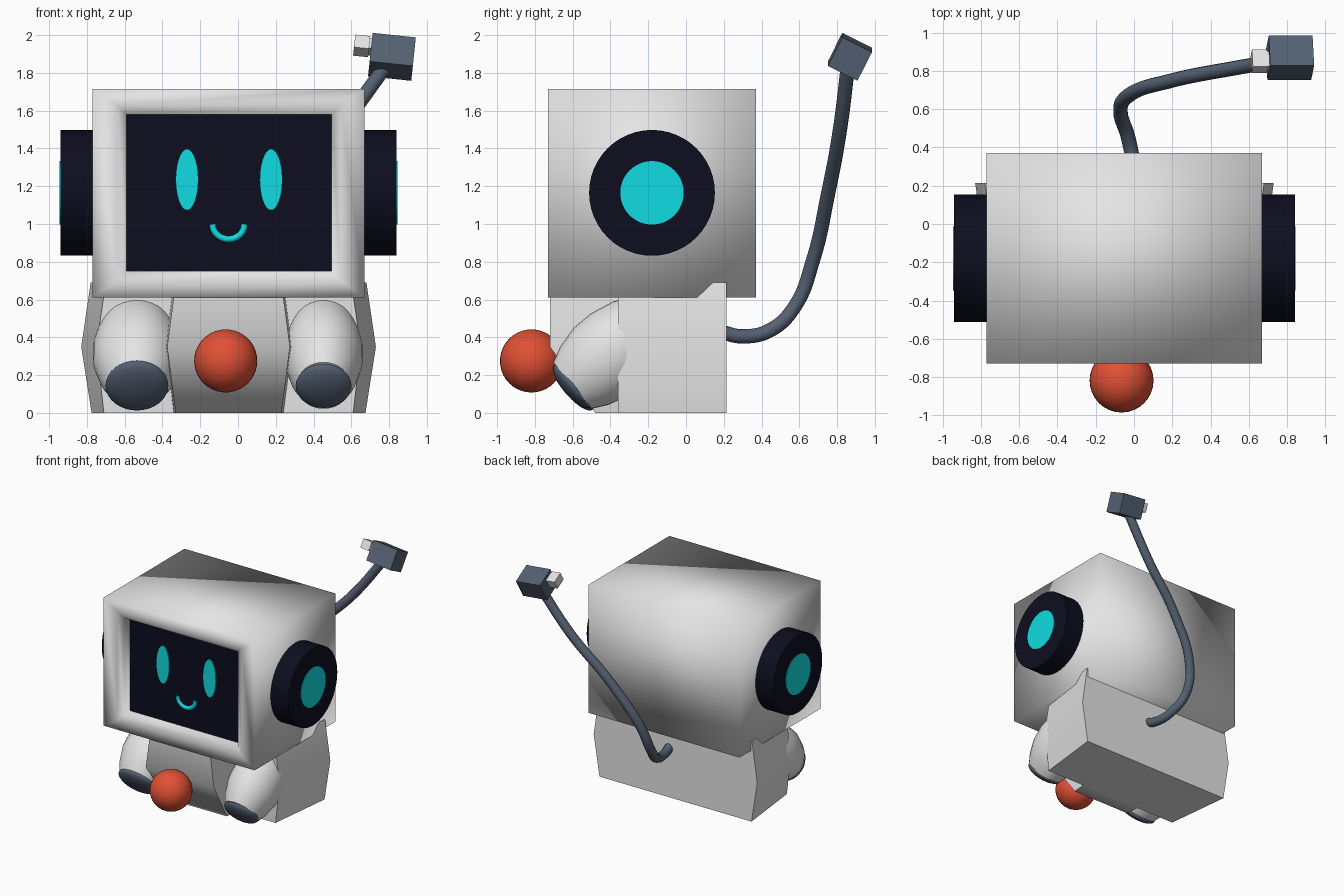
import bpy, bmesh, math
from mathutils import Vector, Matrix, Euler

cube = bpy.data.objects.get("Cube")
if cube:
    bpy.data.objects.remove(cube, do_unlink=True)

MID = -0.05  # centre line of head and body


def material(name, rgb):
    m = bpy.data.materials.new(name)
    m.use_nodes = True
    m.diffuse_color = (*rgb, 1)
    m.node_tree.nodes["Principled BSDF"].inputs["Base Color"].default_value = (*rgb, 1)
    return m


WHITE = material("shell white", (0.78, 0.78, 0.78))
NAVY = material("screen navy", (0.004, 0.004, 0.014))
CYAN = material("glow cyan", (0.005, 0.72, 0.76))
SLATE = material("slate grey", (0.09, 0.12, 0.17))
RED = material("nose red", (0.75, 0.08, 0.035))


def finish(name, bm, mats, smooth=None):
    """Turn a bmesh into an object; smooth is an edge angle in degrees."""
    bmesh.ops.recalc_face_normals(bm, faces=bm.faces)
    me = bpy.data.meshes.new(name)
    bm.to_mesh(me)
    bm.free()
    ob = bpy.data.objects.new(name, me)
    bpy.context.collection.objects.link(ob)
    for m in mats:
        me.materials.append(m)
    if smooth:
        bpy.ops.object.select_all(action='DESELECT')
        ob.select_set(True)
        bpy.context.view_layer.objects.active = ob
        if smooth >= 180:
            bpy.ops.object.shade_smooth()
        else:
            bpy.ops.object.shade_smooth_by_angle(angle=math.radians(smooth))
    return ob


def loft(bm, rings, caps=True):
    loops = [[bm.verts.new(p) for p in r] for r in rings]
    n = len(loops[0])
    for a, b in zip(loops, loops[1:]):
        for i in range(n):
            bm.faces.new((a[i], a[(i + 1) % n], b[(i + 1) % n], b[i]))
    if caps:
        bm.faces.new(loops[0][::-1])
        bm.faces.new(loops[-1])


def ball(name, loc, size, mat, rot=(0, 0, 0)):
    bm = bmesh.new()
    m = Matrix.LocRotScale(Vector(loc), Euler(rot), Vector(size))
    bmesh.ops.create_uvsphere(bm, u_segments=32, v_segments=20, radius=1, matrix=m)
    return finish(name, bm, [mat], 180)


def block(name, loc, size, mat, rot=(0, 0, 0)):
    bm = bmesh.new()
    m = Matrix.LocRotScale(Vector(loc), Euler(rot), Vector(size))
    bmesh.ops.create_cube(bm, size=1, matrix=m)
    return finish(name, bm, [mat])


def disc(name, loc, radius, depth, mat, axis, stretch=1):
    """Short cylinder along axis 'X' or 'Y', optionally stretched in height."""
    bm = bmesh.new()
    bmesh.ops.create_cone(bm, cap_ends=True, segments=48, radius1=radius, radius2=radius, depth=depth)
    turn = Matrix.Rotation(math.pi / 2, 4, 'Y' if axis == 'X' else 'X')
    m = Matrix.Translation(loc) @ Matrix.Diagonal((1, 1, stretch, 1)) @ turn
    bmesh.ops.transform(bm, matrix=m, verts=bm.verts)
    return finish(name, bm, [mat], 40)


def tube(name, points, radius, mat):
    cu = bpy.data.curves.new(name, 'CURVE')
    cu.dimensions = '3D'
    cu.bevel_depth = radius
    cu.bevel_resolution = 4
    cu.use_fill_caps = True
    sp = cu.splines.new('BEZIER')
    sp.bezier_points.add(len(points) - 1)
    for bp, p in zip(sp.bezier_points, points):
        bp.co = p
        bp.handle_left_type = bp.handle_right_type = 'AUTO'
    cu.materials.append(mat)
    ob = bpy.data.objects.new(name, cu)
    bpy.context.collection.objects.link(ob)
    return ob


# Head: box with an open front, rounded lip and recessed screen well
def frame(x0, x1, z0, z1, y):
    return [(x0, y, z0), (x1, y, z0), (x1, y, z1), (x0, y, z1)]


bm = bmesh.new()
loft(bm, [frame(-0.77, 0.67, 0.61, 1.715, 0.37),
          frame(-0.77, 0.67, 0.61, 1.715, -0.73),
          frame(-0.64, 0.545, 0.70, 1.63, -0.73),
          frame(-0.59, 0.495, 0.75, 1.58, -0.71),
          frame(-0.59, 0.495, 0.75, 1.58, -0.62)])
finish("head", bm, [WHITE], 180)

# Screen and face
SCREEN_Y = -0.63
block("screen", (-0.0475, SCREEN_Y + 0.004, 1.165), (1.085, 0.008, 0.83), NAVY)
for side, x in (("right", -0.27), ("left", 0.175)):
    disc(side + "_eye", (x, SCREEN_Y - 0.004, 1.235), 0.06, 0.009, CYAN, 'Y', 2.7)
arc = [math.pi * (1 + i / 8) for i in range(9)]
tube("smile", [(MID + 0.085 * math.cos(a), SCREEN_Y, 1.0 + 0.08 * math.sin(a)) for a in arc], 0.017, CYAN)

# Ears
for side, s in (("right", -1), ("left", 1)):
    disc(side + "_ear", (MID + s * 0.79, -0.18, 1.165), 0.333, 0.2, NAVY, 'X')
    disc(side + "_ear_light", (MID + s * 0.89, -0.18, 1.165), 0.168, 0.009, CYAN, 'X')


# Body: wide back with a narrower belly standing forward
def body_ring(z, back, front, belly, belly_y):
    half = [(belly, belly_y), (belly + 0.01, -0.36), (front, -0.36), (back, 0.215)]
    right = [(MID + x, y, z) for x, y in half]
    left = [(MID - x, y, z) for x, y in reversed(half)]
    return right + left


bm = bmesh.new()
loft(bm, [body_ring(0, 0.725, 0.66, 0.28, -0.48),
          body_ring(0.35, 0.78, 0.70, 0.325, -0.72),
          body_ring(0.69, 0.73, 0.65, 0.28, -0.72)])
finish("body", bm, [WHITE], 60)

# Legs: egg-shaped limbs leaning back into the body, each with a sole
lean = Vector((0, 0.77, 0.64)).normalized()
up = Vector((0, -lean.z, lean.y))
profile = [(0, 0.16), (0.08, 0.2), (0.2, 0.232), (0.32, 0.232), (0.45, 0.205), (0.56, 0.15), (0.63, 0.06)]
for side, x, k in (("right", -0.535, 1.0), ("left", 0.453, 0.89)):
    foot = Vector((x, -0.6, 0.145))
    bm = bmesh.new()
    rings = []
    for d, r in profile:
        c = foot + lean * d
        rings.append([c + Vector((r * k * math.cos(t), 0, 0)) + up * r * math.sin(t)
                      for t in (math.tau * i / 32 for i in range(32))])
    loft(bm, rings)
    finish(side + "_leg", bm, [WHITE], 60)
    ball(side + "_sole", foot, (0.166 * k, 0.166 * k, 0.055), SLATE,
         (math.atan2(-lean.y, lean.z), 0, 0))

# Nose-like ball on the belly
ball("belly_ball", (-0.065, -0.818, 0.275), (0.167,) * 3, RED)

# Tail cable ending in a plug
tube("tail", [(0.02, 0.18, 0.43), (0, 0.3, 0.405), (-0.03, 0.45, 0.44), (-0.07, 0.58, 0.57),
              (-0.03, 0.67, 0.8), (0.2, 0.75, 1.15), (0.53, 0.815, 1.5), (0.8, 0.86, 1.86)], 0.038, SLATE)
tilt = (math.radians(-27), math.radians(6), 0)
block("plug", (0.815, 0.868, 1.885), (0.23, 0.175, 0.17), SLATE, tilt)
block("plug_collar", (0.69, 0.85, 1.94), (0.05, 0.085, 0.06), WHITE, tilt)
block("plug_tip", (0.655, 0.85, 1.943), (0.08, 0.10, 0.075), WHITE, tilt)
